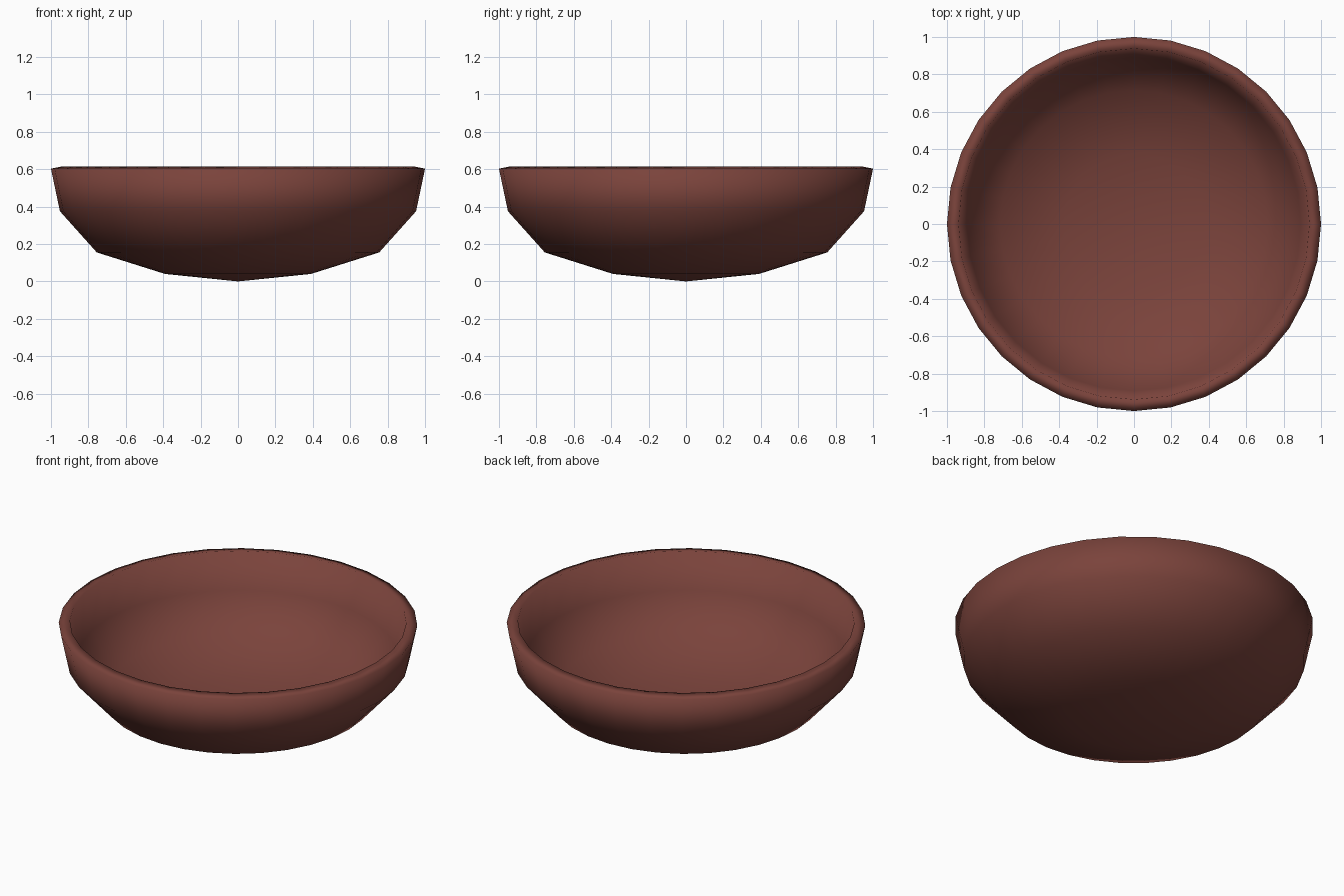
import bpy, bmesh, math

if "Cube" in bpy.data.objects:
    bpy.data.objects.remove(bpy.data.objects["Cube"])

SIDES = 32
# Bowl profile (radius, height): outer bottom, outer wall, rim, inner wall, inner floor
PROFILE = [(0, 0), (0.39, 0.04), (0.755, 0.155), (0.952, 0.375), (1.0, 0.603),
           (0.938, 0.615), (0.892, 0.395), (0.715, 0.203), (0.375, 0.1), (0, 0.065)]

clay = bpy.data.materials.new("reddish brown clay")
clay.diffuse_color = (0.195, 0.056, 0.044, 1)
clay.use_nodes = True
clay.node_tree.nodes["Principled BSDF"].inputs["Base Color"].default_value = clay.diffuse_color


def lathe(name, profile, sides, material):
    bm = bmesh.new()
    rings = []
    for r, z in profile:
        n = sides if r > 0 else 1
        rings.append([bm.verts.new((r * math.cos(2 * math.pi * i / sides),
                                    r * math.sin(2 * math.pi * i / sides), z))
                      for i in range(n)])
    for a, b in zip(rings, rings[1:]):
        for i in range(sides):
            j = (i + 1) % sides
            quad = [a[i % len(a)], a[j % len(a)], b[j % len(b)], b[i % len(b)]]
            bm.faces.new(list(dict.fromkeys(quad)))
    bmesh.ops.recalc_face_normals(bm, faces=bm.faces)
    for f in bm.faces:
        f.smooth = True
    mesh = bpy.data.meshes.new(name)
    bm.to_mesh(mesh)
    bm.free()
    mesh.materials.append(material)
    obj = bpy.data.objects.new(name, mesh)
    bpy.context.collection.objects.link(obj)
    return obj


# Bowl with a thick wall
lathe("bowl", PROFILE, SIDES, clay)
